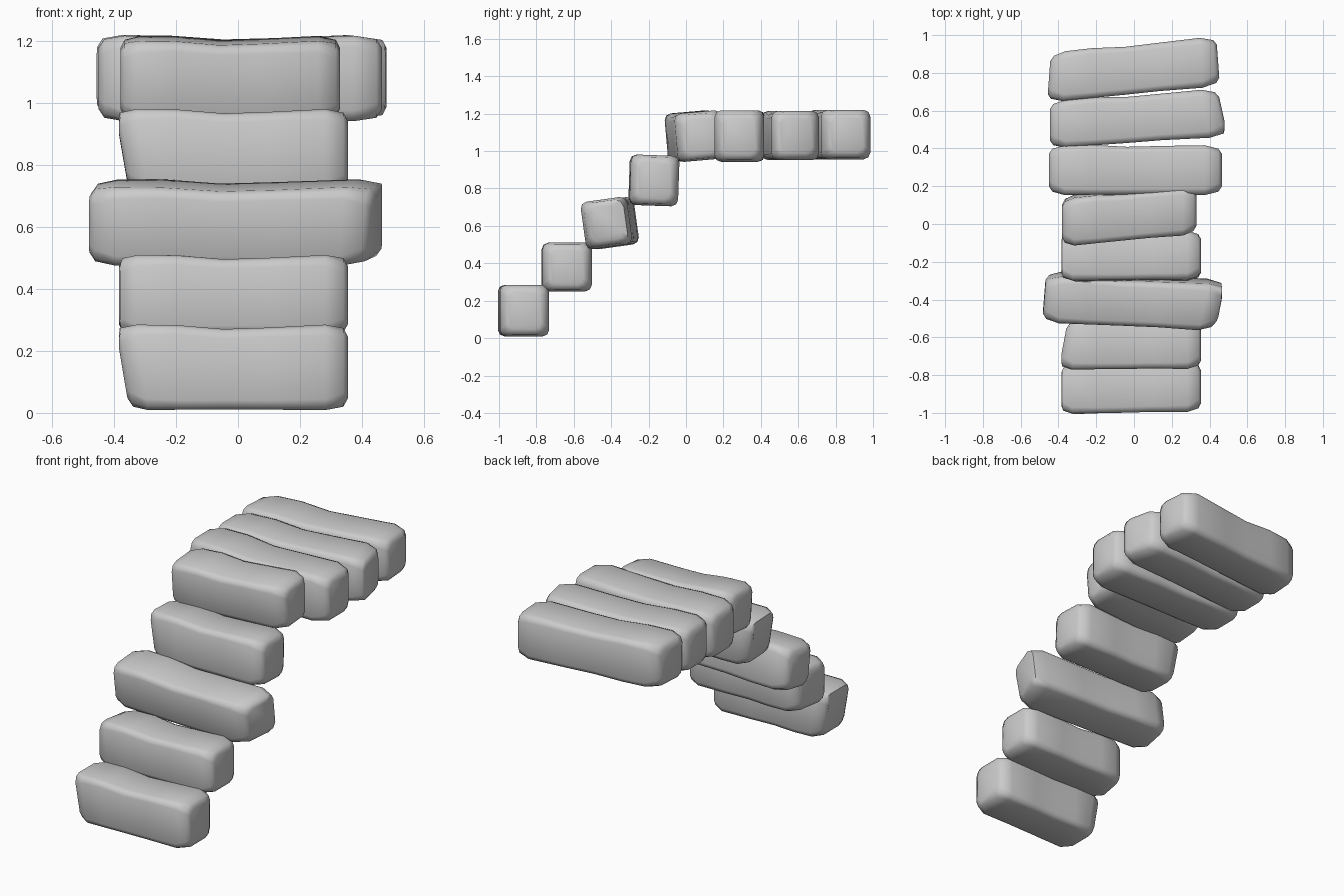
import bpy, bmesh, math
from mathutils import Matrix, Vector

cube = bpy.data.objects.get("Cube")
if cube:
    bpy.data.objects.remove(cube, do_unlink=True)

stone_mat = bpy.data.materials.new("grey stone")
stone_mat.use_nodes = True
GREY = (0.6, 0.6, 0.6, 1)
stone_mat.diffuse_color = GREY
stone_mat.node_tree.nodes["Principled BSDF"].inputs["Base Color"].default_value = GREY


def section(hy, hz, radius):
    """Rounded rectangle in the y-z plane."""
    points = []
    for i, (sy, sz) in enumerate([(1, 1), (-1, 1), (-1, -1), (1, -1)]):
        for step in range(3):
            a = math.pi / 2 * (i + step / 2)
            points.append((sy * (hy - radius) + radius * math.cos(a),
                           sz * (hz - radius) + radius * math.sin(a)))
    return points


# Stations along a stone: position, y scale, z scale, corner radius, y shift, z shift
STATIONS = [
    (-1.0, 0.66, 0.72, 0.035, 0, 0),
    (-0.96, 0.86, 0.92, 0.045, 0, 0),
    (-0.82, 1.0, 1.0, 0.035, 0, 0),
    (-0.5, 1.0, 0.99, 0.03, 0.002, 0),
    (-0.1, 0.96, 0.94, 0.03, -0.003, -0.006),
    (0.3, 0.97, 0.96, 0.03, 0, -0.004),
    (0.8, 1.0, 1.0, 0.035, 0, 0),
    (0.96, 0.86, 0.92, 0.045, 0, 0),
    (1.0, 0.66, 0.72, 0.035, 0, 0),
]


def stone(name, x0, x1, y_left, y_right, z, hy, hz, pitch=0,
          low_slant=(0, 0), deep_slant=(0, 0)):
    """Irregular block; slants push the ends in x by height and by depth."""
    bm = bmesh.new()
    turn = Matrix.Rotation(math.radians(pitch), 3, 'X')
    rings = []
    for u, ky, kz, radius, dy, dz in STATIONS:
        t = (u + 1) / 2
        end = 0 if u < 0 else 1
        weight = max(0, (abs(u) - 0.3) / 0.7)
        ring = []
        for py, pz in section(hy * ky, hz * kz, radius):
            x = x0 + (x1 - x0) * t + weight * (
                low_slant[end] * pz / hz + deep_slant[end] * py / hy)
            x = min(max(x, x0 - 0.01), x1 + 0.01)
            p = turn @ Vector((0, py + dy, pz + dz))
            centre = Vector((x, y_left + (y_right - y_left) * t, z))
            ring.append(bm.verts.new(centre + p))
        rings.append(ring)
    for a, b in zip(rings, rings[1:]):
        for i in range(len(a)):
            j = (i + 1) % len(a)
            bm.faces.new((a[i], a[j], b[j], b[i]))
    bm.faces.new(rings[0])
    bm.faces.new(rings[-1])
    bmesh.ops.recalc_face_normals(bm, faces=bm.faces)
    mesh = bpy.data.meshes.new(name)
    bm.to_mesh(mesh)
    bm.free()
    mesh.materials.append(stone_mat)
    obj = bpy.data.objects.new(name, mesh)
    bpy.context.collection.objects.link(obj)
    bpy.ops.object.select_all(action='DESELECT')
    obj.select_set(True)
    bpy.context.view_layer.objects.active = obj
    bpy.ops.object.shade_smooth_by_angle(angle=math.radians(60))


# Rising steps
stone("step_stone_1", -.375, .355, -.875, -.862, .147, .132, .138, 0, (-.025, 0))
stone("step_stone_2", -.375, .355, -.64, -.635, .38, .132, .13, 0, (0, 0), (.025, 0))
stone("step_stone_3", -.475, .455, -.385, -.43, .615, .125, .128, 8, (0, .01), (.01, .04))
stone("step_stone_4", -.375, .355, -.175, -.168, .843, .13, .135, -2, (-.025, 0))
# Level walkway
stone("path_stone_1", -.38, .33, .015, .08, 1.08, .127, .13, 5)
stone("path_stone_2", -.45, .465, .285, .285, 1.08, .132, .138)
stone("path_stone_3", -.445, .47, .525, .59, 1.083, .127, .132, 0, (0, 0), (0, -.03))
stone("path_stone_4", -.45, .445, .775, .862, 1.088, .132, .132, 0, (0, 0), (.01, -.01))
